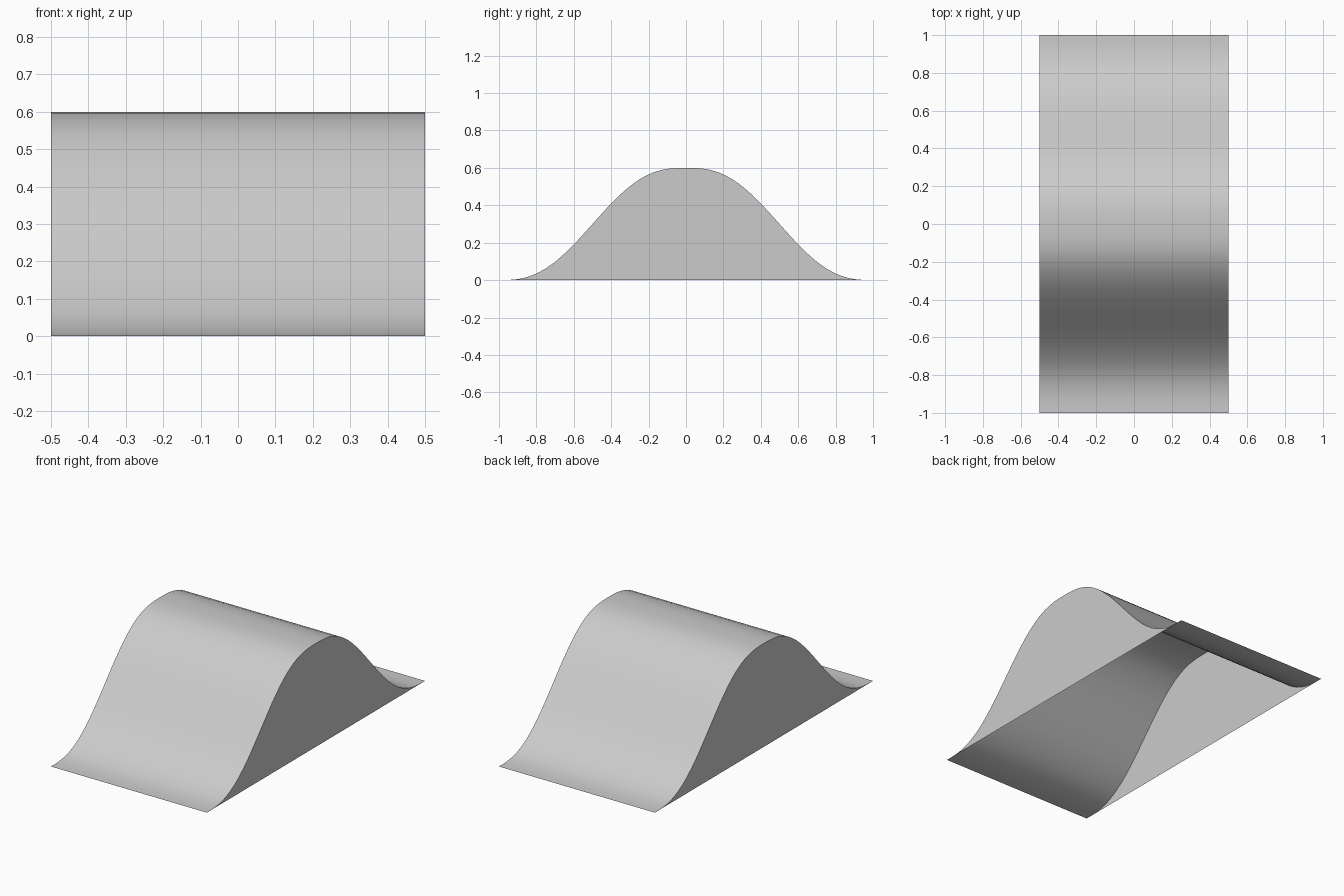
import bpy, bmesh

if "Cube" in bpy.data.objects:
    bpy.data.objects.remove(bpy.data.objects["Cube"])

HALF_WIDTH, HALF_LENGTH, HEIGHT, STEPS = 0.5, 1.0, 0.6, 48


def bump_height(y):
    # Bell profile: eased rise from the end to the crest
    t = 1 - abs(y) / HALF_LENGTH
    return HEIGHT * t ** 3 * (t * (6 * t - 15) + 10)


bm = bmesh.new()
ys = [-HALF_LENGTH + 2 * HALF_LENGTH * i / STEPS for i in range(STEPS + 1)]
left, right = ([bm.verts.new((x, y, bump_height(y))) for y in ys]
               for x in (-HALF_WIDTH, HALF_WIDTH))

# Curved top surface
for i in range(STEPS):
    bm.faces.new((left[i], right[i], right[i + 1], left[i + 1]))

# Flat side walls; the underside stays open
bm.faces.new(left)
bm.faces.new(right[::-1])

mesh = bpy.data.meshes.new("bump_ramp")
bm.to_mesh(mesh)
bm.free()
ramp = bpy.data.objects.new("bump_ramp", mesh)
bpy.context.collection.objects.link(ramp)

# Smooth top with crisp side edges
bpy.context.view_layer.objects.active = ramp
ramp.select_set(True)
bpy.ops.object.shade_smooth_by_angle(angle=0.6)
